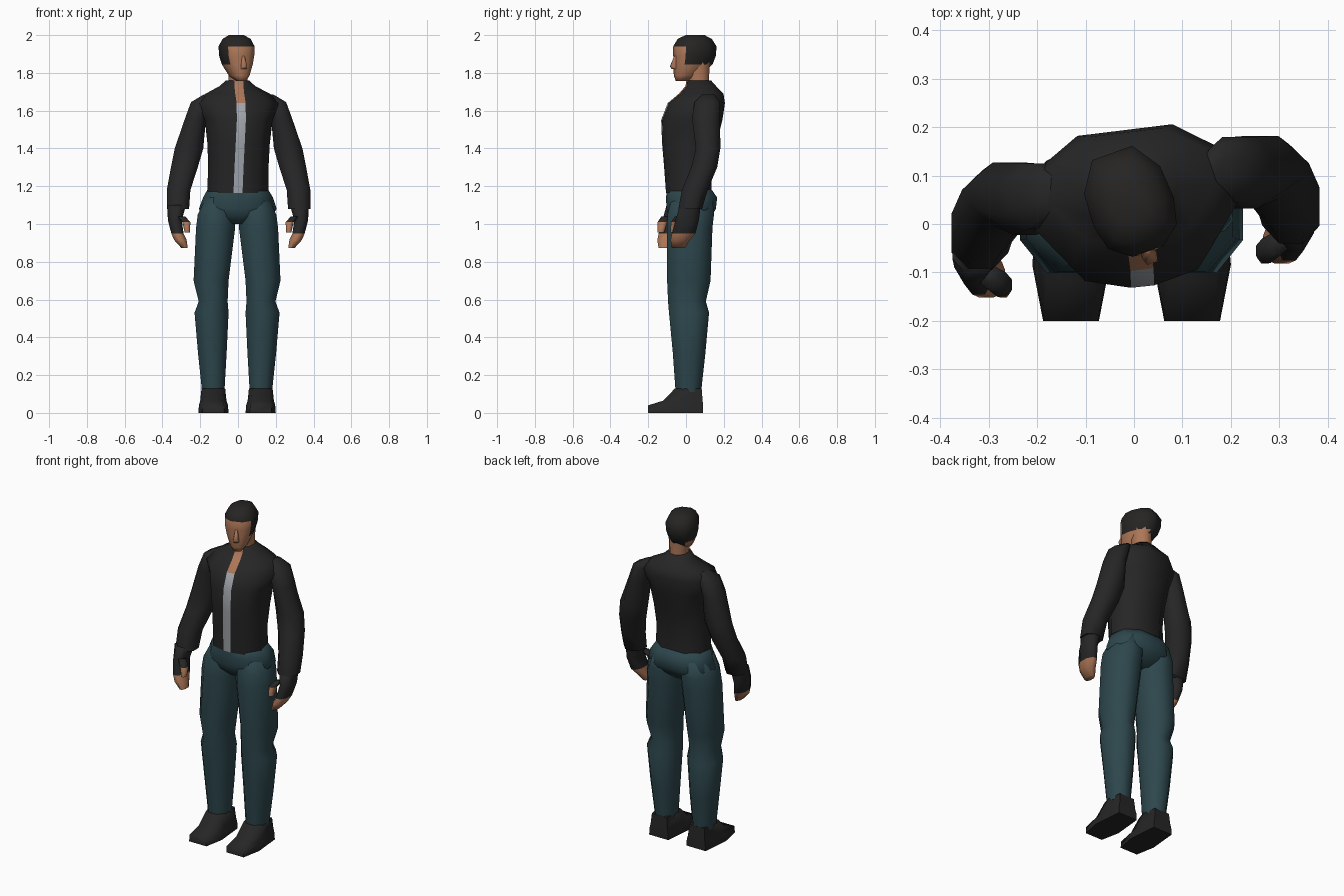
import bpy, bmesh, math
from mathutils import Matrix, Vector


def material(name, rgb):
    m = bpy.data.materials.new(name)
    m.diffuse_color = (*rgb, 1)
    return m


BLACK = material("black cloth", (0.019, 0.019, 0.019))
TEAL = material("dark teal trousers", (0.026, 0.062, 0.073))
SKIN = material("skin", (0.42, 0.185, 0.097))
GREY = material("grey shirt", (0.36, 0.38, 0.41))
HAIR = material("dark hair", (0.019, 0.018, 0.017))

# cross-section templates in the unit square, counter-clockwise, front first
BODY = [(-.15, -1), (.15, -1), (.65, -.85), (1, -.15), (.9, .55),
        (.45, 1), (-.45, 1), (-.9, .55), (-1, -.15), (-.65, -.85)]
LIMB = [(-.42, -1), (.42, -1), (1, -.42), (1, .42),
        (.42, 1), (-.42, 1), (-1, .42), (-1, -.42)]
SHOE = [(-.72, -1), (.72, -1), (1, -.2), (.8, 1), (-.8, 1), (-1, -.2)]
HEAD = [(-.38, -1), (.38, -1), (.85, -.7), (1, -.2), (.95, .45),
        (.5, 1), (-.5, 1), (-.95, .45), (-1, -.2), (-.85, -.7)]


def loft(name, rings, template, mats, rule=None, side=1, shift=(0, 0),
         yaw=0, pivot=(0, 0), strip=0):
    """Skin rings of (z, x0, x1, y0, y1[, yaw]); rule(centre, side index) picks the material."""
    bm = bmesh.new()
    p = Vector((*pivot, 0))
    loops = []
    for z, x0, x1, y0, y1, *turn in rings:
        rot = Matrix.Rotation(math.radians(turn[0] if turn else yaw), 3, 'Z')
        loop = []
        for i, (u, v) in enumerate(template):
            x = (x0 + x1) / 2 + u * (x1 - x0) / 2
            if strip and i < 2:
                x = strip * (1 if u > 0 else -1)
            co = Vector((side * x + shift[0], (y0 + y1) / 2 + v * (y1 - y0) / 2 + shift[1], z))
            loop.append(bm.verts.new(rot @ (co - p) + p))
        loops.append(loop)
    n = len(template)
    for a, b in zip(loops, loops[1:]):
        for i in range(n):
            j = (i + 1) % n
            f = bm.faces.new((a[i], a[j], b[j], b[i]))
            if rule:
                f.material_index = rule(f.calc_center_median(), i)
    for cap in (loops[0], loops[-1]):
        f = bm.faces.new(cap)
        if rule:
            f.material_index = rule(f.calc_center_median(), -1)
    bmesh.ops.recalc_face_normals(bm, faces=bm.faces)
    me = bpy.data.meshes.new(name)
    bm.to_mesh(me)
    bm.free()
    for m in mats:
        me.materials.append(m)
    me.shade_smooth()
    me.set_sharp_from_angle(angle=math.radians(75))
    ob = bpy.data.objects.new(name, me)
    bpy.context.collection.objects.link(ob)
    return ob


# jacket body, turned a little towards the top, with an open front strip
loft("jacket", [
    (1.165, -.163, .160, -.106, .135, 0),
    (1.30, -.160, .160, -.115, .130, 2),
    (1.42, -.165, .165, -.125, .155, 4),
    (1.55, -.180, .180, -.130, .185, 6),
    (1.64, -.220, .220, -.095, .195, 7),
    (1.69, -.170, .172, -.035, .190, 7),
    (1.73, -.095, .095, .000, .155, 7),
    (1.76, -.062, .062, .005, .130, 7),
], BODY, [BLACK, GREY, SKIN],
    lambda c, i: 0 if i else (1 if c.z < 1.64 else 2), pivot=(0, .04), strip=.024)

# trousers: hips, then legs
loft("hips", [
    (1.00, -.08, .08, -.05, .09),
    (1.04, -.185, .18, -.090, .135),
    (1.08, -.207, .205, -.103, .158),
    (1.14, -.185, .185, -.106, .165),
    (1.19, -.157, .155, -.100, .130),
], BODY, [TEAL])

for side, label in ((-1, "left"), (1, "right")):
    loft(label + "_leg", [
        (1.14, .03, .165, -.075, .140),
        (1.05, .010, .208, -.098, .148),
        (.98, .010, .217, -.101, .140),
        (.70, .045, .230, -.100, .130),
        (.59, .050, .203, -.095, .105),
        (.53, .045, .225, -.090, .122),
        (.32, .055, .207, -.070, .103),
        (.11, .067, .185, -.055, .080),
    ], LIMB, [TEAL], side=side, shift=(-.005, 0))

    loft(label + "_shoe", [
        (0, .045, .205, -.200, .090),
        (.04, .048, .202, -.200, .090),
        (.065, .056, .195, -.120, .088),
        (.13, .063, .188, -.058, .083),
    ], SHOE, [BLACK], side=side, shift=(-.005, 0))

    # sleeve, right one sits further back
    back = 0 if side > 0 else -.055
    loft(label + "_sleeve", [
        (1.685, .14, .185, .085, .155),
        (1.645, .15, .252, .045, .180),
        (1.56, .172, .283, .032, .180),
        (1.40, .187, .338, .052, .182),
        (1.30, .216, .358, .028, .165),
        (1.18, .255, .380, -.022, .115),
        (1.08, .262, .380, -.040, .085),
    ], LIMB, [BLACK], side=side, shift=(.003, back))

    # fingerless glove with bare fingers and thumb
    fwd = 0 if side > 0 else -.07
    loft(label + "_hand", [
        (1.10, .275, .375, -.033, .078),
        (1.02, .298, .371, -.055, .068),
        (.95, .288, .353, -.075, .050),
        (.915, .272, .338, -.082, .020),
        (.873, .266, .300, -.075, -.005),
    ], LIMB, [BLACK, SKIN], lambda c, i: int(c.z < .94), side=side, shift=(0, fwd))
    loft(label + "_thumb", [
        (1.04, .280, .320, -.060, -.015),
        (1.01, .252, .295, -.080, -.030),
        (.955, .255, .282, -.082, -.045),
    ], LIMB, [BLACK, SKIN], lambda c, i: int(c.z < 1.02), side=side, shift=(0, fwd))

# neck and head, the head looking slightly to its left
loft("neck", [
    (1.68, -.050, .050, .015, .130),
    (1.76, -.050, .050, .010, .122),
    (1.86, -.055, .055, .000, .125),
], LIMB, [SKIN])

TURN, CENTRE = 20, (-.008, .045)


def hair_rule(c, i):
    # hair covers the crown, the sides behind the temples and the nape
    return int(c.z > 1.94 or (c.z > 1.845 and 2 <= i <= 8) or (c.z > 1.80 and i == 5))


loft("head", [
    (1.757, -.024, .024, -.102, -.045),
    (1.785, -.048, .048, -.110, .030),
    (1.845, -.074, .074, -.108, .088),
    (1.89, -.085, .085, -.108, .105),
    (1.94, -.088, .088, -.108, .108),
    (1.98, -.068, .068, -.085, .085),
    (2.00, -.036, .036, -.045, .050),
], HEAD, [SKIN, HAIR], hair_rule, shift=CENTRE, yaw=TURN, pivot=CENTRE)

loft("nose", [
    (1.82, -.016, .016, -.125, -.095),
    (1.835, -.016, .016, -.134, -.095),
    (1.89, -.007, .007, -.112, -.095),
], SHOE, [SKIN], shift=CENTRE, yaw=TURN, pivot=CENTRE)
